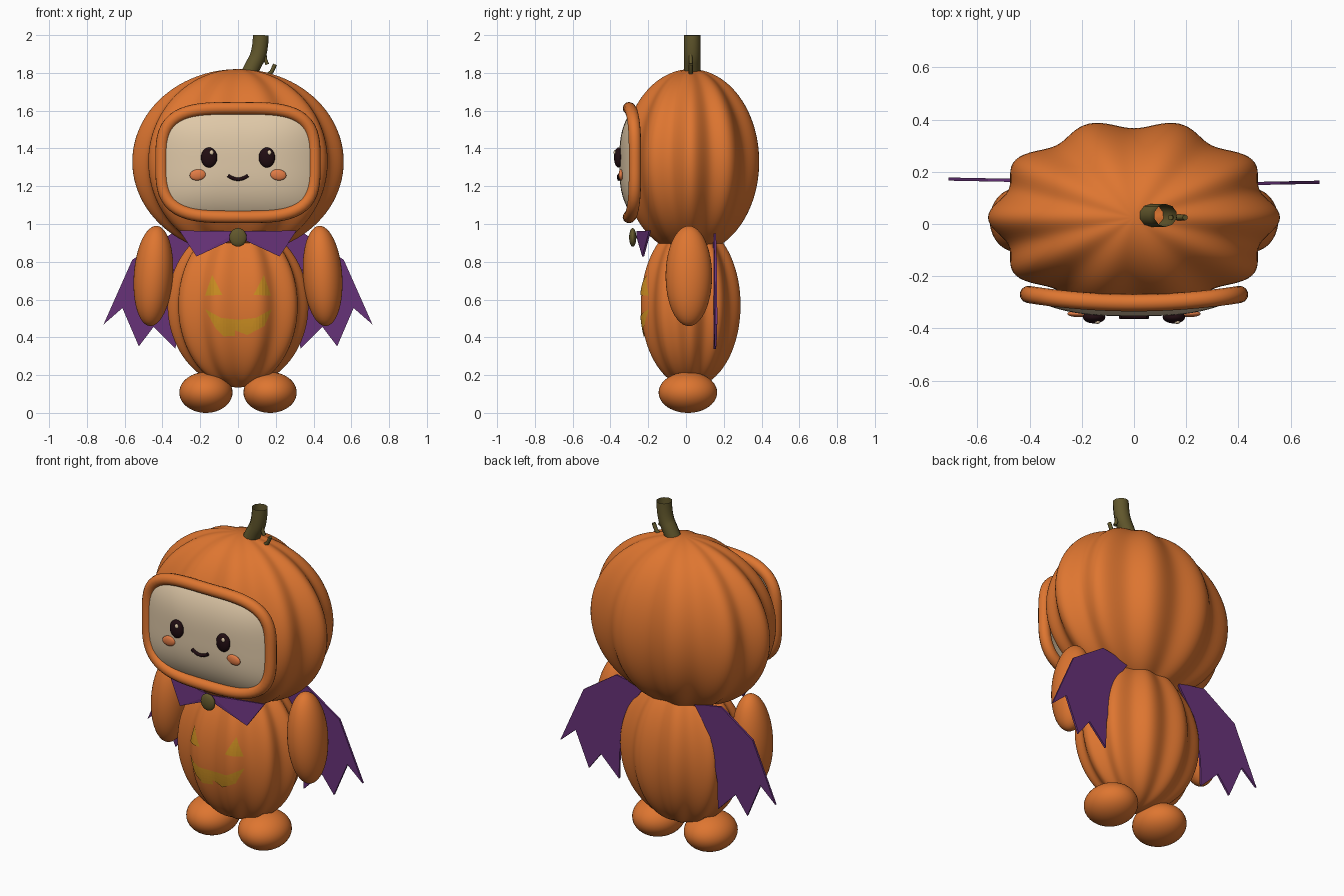
import bpy, bmesh, math
from mathutils import Vector

if "Cube" in bpy.data.objects:
    bpy.data.objects.remove(bpy.data.objects["Cube"])

def mat(name, rgb):
    m = bpy.data.materials.new(name)
    m.diffuse_color = (*rgb, 1)
    m.use_nodes = True
    m.node_tree.nodes["Principled BSDF"].inputs["Base Color"].default_value = m.diffuse_color
    return m

ORANGE = mat("pumpkin_orange", (0.73, 0.18, 0.03))
CREAM = mat("face_cream", (0.74, 0.58, 0.39))
PURPLE = mat("cape_purple", (0.135, 0.032, 0.19))
OLIVE = mat("stem_olive", (0.12, 0.095, 0.025))
DARK = mat("eye_dark", (0.015, 0.004, 0.006))
YELLOW = mat("carving_yellow", (0.62, 0.28, 0.016))
CHEEK = mat("cheek_orange", (0.76, 0.2, 0.06))

def finish(name, bm, material, smooth=True):
    bmesh.ops.recalc_face_normals(bm, faces=bm.faces)
    me = bpy.data.meshes.new(name)
    bm.to_mesh(me)
    bm.free()
    me.materials.append(material)
    me.polygons.foreach_set("use_smooth", [smooth] * len(me.polygons))
    ob = bpy.data.objects.new(name, me)
    bpy.context.collection.objects.link(ob)
    return ob

def ellipsoid(name, center, radii, material, tilt=0, segs=40, rings=24):
    bm = bmesh.new()
    bmesh.ops.create_uvsphere(bm, u_segments=segs, v_segments=rings, radius=1)
    bmesh.ops.scale(bm, vec=radii, verts=bm.verts)
    ob = finish(name, bm, material)
    ob.location = center
    ob.rotation_euler[1] = tilt
    return ob

def lobe(t):
    return 1 + 0.05 * math.cos(10 * t)

def pumpkin(name, center, radii):
    """Ellipsoid whose cross-section has ten soft ribs."""
    bm = bmesh.new()
    bmesh.ops.create_uvsphere(bm, u_segments=160, v_segments=48, radius=1)
    for v in bm.verts:
        k = lobe(math.atan2(v.co.y, v.co.x))
        v.co = Vector((v.co.x * radii[0] * k, v.co.y * radii[1] * k, v.co.z * radii[2])) + Vector(center)
    return finish(name, bm, ORANGE)

def tube(name, pts, radius, material, cyclic=False, caps=True, kind='POLY', res=4):
    cu = bpy.data.curves.new(name, 'CURVE')
    cu.dimensions = '3D'
    cu.bevel_depth, cu.bevel_resolution, cu.use_fill_caps = radius, res, caps
    sp = cu.splines.new(kind)
    sp.points.add(len(pts) - 1)
    for p, c in zip(sp.points, pts):
        p.co = (*c, 1)
    sp.use_cyclic_u = cyclic
    if kind == 'NURBS':
        sp.order_u, sp.use_endpoint_u = 3, True
    cu.materials.append(material)
    ob = bpy.data.objects.new(name, cu)
    bpy.context.collection.objects.link(ob)
    bpy.ops.object.select_all(action='DESELECT')
    bpy.context.view_layer.objects.active = ob
    ob.select_set(True)
    bpy.ops.object.convert(target='MESH')
    bpy.ops.object.shade_smooth_by_angle(angle=math.radians(50))
    return ob

def plate(name, pts, thickness, material):
    bm = bmesh.new()
    f = bm.faces.new([bm.verts.new(p) for p in pts])
    r = bmesh.ops.extrude_face_region(bm, geom=[f])
    verts = [e for e in r["geom"] if isinstance(e, bmesh.types.BMVert)]
    bmesh.ops.translate(bm, vec=(0, thickness, 0), verts=verts)
    bmesh.ops.triangulate(bm, faces=bm.faces)
    return finish(name, bm, material, False)

# Ribbed head and body
BC, BR = (0, 0.025, 0.57), (0.355, 0.262, 0.435)
pumpkin("head", (0, 0.025, 1.33), (0.533, 0.36, 0.49))
pumpkin("body", BC, BR)

# Rounded face panel framed by a padded rim
FA, FB, FN, FZ = 0.405, 0.288, 3.5, 1.325

def face_edge(t):
    r = (abs(math.cos(t) / FA) ** FN + abs(math.sin(t) / FB) ** FN) ** (-1 / FN)
    return r * math.cos(t), r * math.sin(t)

def face_y(x, z):
    s = ((abs(x) / FA) ** FN + (abs(z - FZ) / FB) ** FN) ** (1 / FN)
    return -0.28 - 0.073 * (1 - min(s, 1) ** 3)

N, R = 96, 16
angles = [2 * math.pi * i / N for i in range(N)]
rim = []
for t in angles:
    x, z = face_edge(t)
    rim.append((x, -0.302 + 0.032 * (x / FA) ** 2, FZ + z))
tube("face_rim", rim, 0.033, ORANGE, cyclic=True)

bm = bmesh.new()
mid = bm.verts.new((0, face_y(0, FZ), FZ))
prev = None
for j in range(1, R + 1):
    row = []
    for t in angles:
        x, z = (c * j / R for c in face_edge(t))
        row.append(bm.verts.new((x, face_y(x, FZ + z), FZ + z)))
    for i in range(N):
        k = (i + 1) % N
        bm.faces.new((mid, row[i], row[k]) if prev is None else (prev[i], row[i], row[k], prev[k]))
    prev = row
finish("face_panel", bm, CREAM)

# Carved grin and eyes following the ribbed belly
def body_y(x, z):
    sp = math.sqrt(1 - ((z - BC[2]) / BR[2]) ** 2)
    lo, hi = 0.0, math.pi
    for _ in range(40):
        t = (lo + hi) / 2
        if BR[0] * lobe(t) * sp * math.cos(t) > x:
            lo = t
        else:
            hi = t
    return BC[1] - BR[1] * lobe(t) * sp * math.sin(t)

def carving(name, outline):
    bm = bmesh.new()
    bm.faces.new([bm.verts.new((x, 0, z)) for x, z in outline])
    bmesh.ops.triangulate(bm, faces=bm.faces)
    for i in range(-12, 13):
        for co, no in (((i * 0.016, 0, 0), (1, 0, 0)), ((0, 0, BC[2] + i * 0.016), (0, 0, 1))):
            bmesh.ops.bisect_plane(bm, geom=bm.verts[:] + bm.edges[:] + bm.faces[:],
                                   dist=1e-5, plane_co=co, plane_no=no)
    for v in bm.verts:
        v.co.y = body_y(v.co.x, v.co.z) - 0.005
    bmesh.ops.recalc_face_normals(bm, faces=bm.faces)
    if sum(f.normal.y for f in bm.faces) > 0:
        bmesh.ops.reverse_faces(bm, faces=bm.faces)
    me = bpy.data.meshes.new(name)
    bm.to_mesh(me)
    bm.free()
    me.materials.append(YELLOW)
    bpy.context.collection.objects.link(bpy.data.objects.new(name, me))

carving("carved_grin", [(-0.175, 0.55), (-0.12, 0.45), (-0.075, 0.405), (-0.015, 0.408), (-0.015, 0.436),
                        (0.05, 0.438), (0.05, 0.412), (0.14, 0.46), (0.18, 0.55), (0.095, 0.503),
                        (0, 0.493), (-0.09, 0.503)])

# Paired parts
for s, side in ((-1, "left"), (1, "right")):
    carving("carved_eye_" + side, [(s * 0.137, 0.73), (s * 0.175, 0.62), (s * 0.083, 0.625)])
    ellipsoid("arm_" + side, (s * 0.448, 0.015, 0.725), (0.104, 0.123, 0.266), ORANGE, -s * 0.07)
    ellipsoid("foot_" + side, (s * 0.17, 0.01, 0.108), (0.141, 0.155, 0.108), ORANGE)

    # Facial features
    ex, ez = s * 0.153, 1.352
    ey = face_y(ex, ez)
    ellipsoid("eye_" + side, (ex, ey - 0.008, ez), (0.043, 0.024, 0.053), DARK)
    ellipsoid("eye_glint_" + side, (ex + 0.013, ey - 0.027, ez + 0.026), (0.011, 0.007, 0.013), CREAM, 0, 16, 10)
    cx, cz = s * 0.213, 1.26
    ellipsoid("cheek_" + side, (cx, face_y(cx, cz) - 0.002, cz), (0.043, 0.013, 0.029), CHEEK, s * 0.12)

    # Cape wing with three ragged points
    y = 0.148 if s > 0 else 0.16
    wing = [(0.17, 0.92), (0.35, 0.95), (0.56, 0.81), (0.712, 0.468), (0.612, 0.555), (0.525, 0.352),
            (0.447, 0.455), (0.33, 0.338), (0.325, 0.5), (0.28, 0.75)]
    plate("cape_wing_" + side, [(s * x, y - 0.008 + 0.02 * x, z) for x, z in wing], 0.012, PURPLE)

    # Collar flap
    plate("collar_" + side, [(s * 0.0, -0.262, 0.962), (s * 0.31, -0.195, 0.965),
                             (s * 0.22, -0.232, 0.828), (s * 0.0, -0.262, 0.93)], 0.01, PURPLE)

# Smile
smile = []
for i in range(13):
    x = -0.053 + 0.106 * i / 12
    z = 1.237 + 0.02 * (x / 0.053) ** 2
    smile.append((x, face_y(x, z) - 0.004, z))
tube("smile", smile, 0.009, DARK)

# Collar button
ellipsoid("button", (0, -0.282, 0.929), (0.046, 0.019, 0.049), OLIVE)

# Hollow curved stem with two twigs
tube("stem", [(0.03, 0.033, 1.74), (0.075, 0.033, 1.83), (0.118, 0.033, 1.91), (0.121, 0.033, 2.0)],
     0.044, OLIVE, caps=False, kind='NURBS', res=3)
tube("twig_upper", [(0.14, 0.025, 1.91), (0.145, 0.025, 1.87), (0.155, 0.025, 1.845)], 0.01, OLIVE, res=2)
tube("twig_lower", [(0.145, 0.025, 1.78), (0.178, 0.025, 1.805), (0.196, 0.025, 1.845)], 0.011, OLIVE, res=2)
